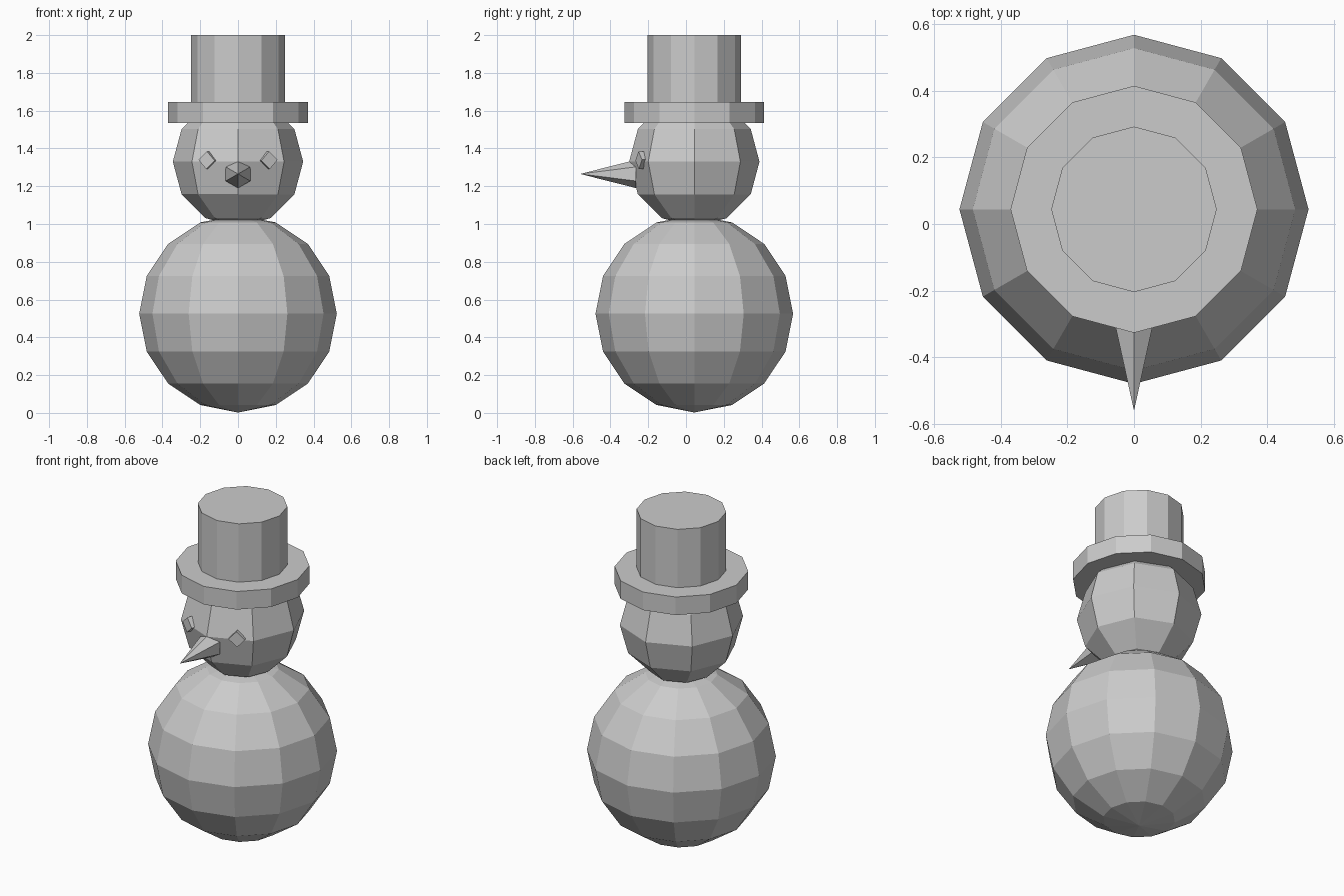
import bpy, math

if "Cube" in bpy.data.objects:
    bpy.data.objects.remove(bpy.data.objects["Cube"])

CY = 0.044  # depth of the shared vertical axis


def named(name):
    ob = bpy.context.object
    ob.name = ob.data.name = name
    return ob


def ball(name, z, r, seg, rings):
    bpy.ops.mesh.primitive_uv_sphere_add(segments=seg, ring_count=rings,
                                         radius=r, location=(0, CY, z))
    return named(name)


def disc(name, z0, z1, r):
    bpy.ops.mesh.primitive_cylinder_add(vertices=12, radius=r, depth=z1 - z0,
                                        location=(0, CY, (z0 + z1) / 2))
    return named(name)


# Snow balls
ball("body", 0.525, 0.523, 12, 8)
ball("head", 1.33, 0.345, 8, 6)

# Top hat
disc("hat_brim", 1.535, 1.645, 0.37)
disc("hat_crown", 1.645, 2.0, 0.248)

# Carrot nose, six sided, pointing forward
base_y, tip_y = -0.264, -0.56
bpy.ops.mesh.primitive_cone_add(vertices=6, radius1=0.075, radius2=0,
                                depth=base_y - tip_y,
                                location=(0, (base_y + tip_y) / 2, 1.265),
                                rotation=(math.radians(90), 0, 0))
named("nose")

# Eyes: small blocks turned on a corner, set into the front facets
for side, label in ((-1, "left"), (1, "right")):
    bpy.ops.mesh.primitive_cube_add(size=1, location=(side * 0.16, -0.234, 1.338))
    eye = named("eye_" + label)
    eye.scale = (0.066, 0.036, 0.066)
    eye.rotation_euler = (0, math.radians(side * 42), math.radians(side * 22.5))
